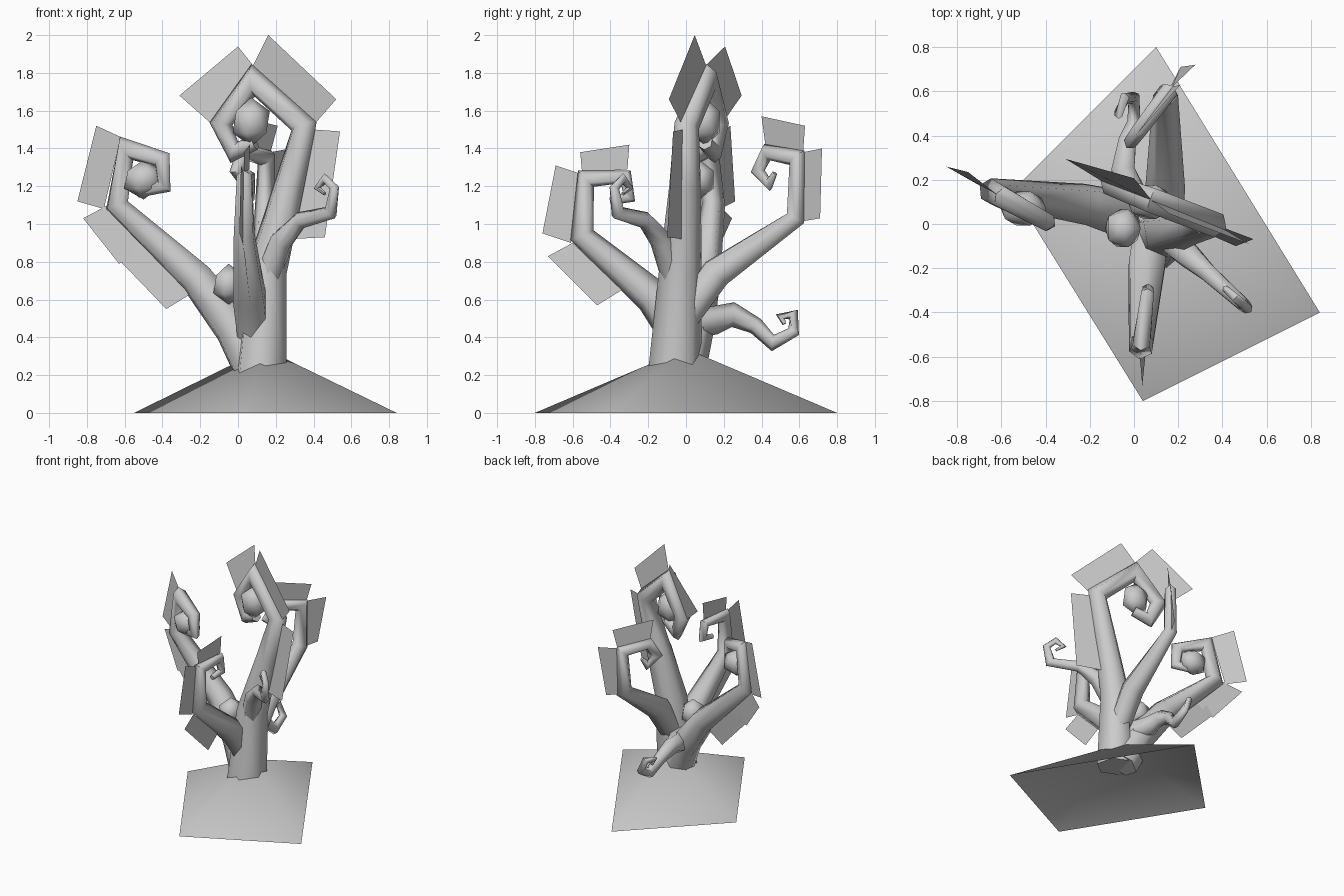
import bpy, bmesh, math
from mathutils import Vector

cube = bpy.data.objects.get("Cube")
if cube:
    bpy.data.objects.remove(cube, do_unlink=True)

grey = bpy.data.materials.new("plain_grey")
grey.use_nodes = True
colour = (0.6, 0.6, 0.6, 1)
grey.diffuse_color = colour
grey.node_tree.nodes["Principled BSDF"].inputs["Base Color"].default_value = colour

SIDES = 6


def make_object(name, bm, smooth_angle=None):
    """Turn a bmesh into a named, coloured object."""
    mesh = bpy.data.meshes.new(name)
    bm.to_mesh(mesh)
    bm.free()
    mesh.materials.append(grey)
    obj = bpy.data.objects.new(name, mesh)
    bpy.context.collection.objects.link(obj)
    if smooth_angle:
        bpy.ops.object.select_all(action='DESELECT')
        obj.select_set(True)
        bpy.context.view_layer.objects.active = obj
        bpy.ops.object.shade_smooth_by_angle(angle=math.radians(smooth_angle))
    return obj


def tube(name, path, radii, normal):
    """Tapered, mitred tube along a path that bends about the given normal."""
    bm = bmesh.new()
    rings = []
    last = len(path) - 1
    for i, (point, radius) in enumerate(zip(path, radii)):
        before = (point - path[max(i - 1, 0)]).normalized()
        after = (path[min(i + 1, last)] - point).normalized()
        tangent = (before + after).normalized()
        side = tangent.cross(normal).normalized()
        across = side.cross(tangent).normalized()
        bend = max(tangent.dot(after if i < last else before), 0.75)
        ring = []
        for k in range(SIDES):
            angle = math.tau * k / SIDES
            ring.append(bm.verts.new(point + side * math.cos(angle) * radius / bend
                                     + across * math.sin(angle) * radius))
        rings.append(ring)
    for lower, upper in zip(rings, rings[1:]):
        for k in range(SIDES):
            n = (k + 1) % SIDES
            bm.faces.new((lower[k], lower[n], upper[n], upper[k]))
    bm.faces.new(rings[0])
    bm.faces.new(rings[-1])
    bmesh.ops.recalc_face_normals(bm, faces=bm.faces)
    make_object(name, bm, 65)


def branch(name, axis, foot, knee, split, slope, points, leaves=()):
    """Stem and curl drawn in a side plane (u, z, radius) with flat outer leaves.
    foot is the stem's sideways start, knee the (u, sideways) where the curl begins.
    An extra last value on any point pushes it sideways out of the plane."""
    def place(u, z, push=0):
        if z >= split:
            lateral = knee[1] + slope * (u - knee[0])
        else:
            t = max(0, (z - points[0][1]) / (split - points[0][1]))
            lateral = foot + (knee[1] - foot) * t
        lateral += push
        return Vector((u, lateral, z)) if axis == "x" else Vector((lateral, u, z))

    normal = Vector((-slope, 1, 0)) if axis == "x" else Vector((1, -slope, 0))
    tube(name, [place(u, z, *push) for u, z, r, *push in points],
         [p[2] for p in points], normal.normalized())
    if leaves:
        bm = bmesh.new()
        for leaf in leaves:
            bm.faces.new([bm.verts.new(place(*corner)) for corner in leaf])
        make_object(name + "_leaves", bm)


def bulb(name, centre, size):
    """Rounded low-poly knob."""
    bm = bmesh.new()
    bmesh.ops.create_icosphere(bm, subdivisions=1, radius=1)
    bmesh.ops.scale(bm, vec=size, verts=bm.verts)
    bmesh.ops.translate(bm, vec=centre, verts=bm.verts)
    make_object(name, bm, 65)


# Four-cornered mound, open underneath
bm = bmesh.new()
peak = bm.verts.new((0.14, 0, 0.34))
rim = [bm.verts.new((x, y, 0)) for x, y in
       ((0.1, 0.8), (-0.55, 0.15), (0.04, -0.8), (0.84, -0.4))]
for i, corner in enumerate(rim):
    bm.faces.new((peak, corner, rim[(i + 1) % len(rim)]))
make_object("mound", bm, 80)

# Tall main branch
branch("tall_branch", "x", -0.06, (0.36, 0), 1.3, -0.38,
       [(0.12, 0.19, 0.145), (0.15, 0.75, 0.115), (0.27, 1.2, 0.085),
        (0.35, 1.52, 0.065), (0.08, 1.76, 0.065), (-0.09, 1.53, 0.055),
        (-0.02, 1.38, 0.045), (0.09, 1.43, 0.04)],
       [[(0.08, 1.84), (0.16, 2, -0.03), (0.52, 1.66, -0.03), (0.38, 1.5)],
        [(0.08, 1.84), (0, 1.94, 0.07), (-0.31, 1.68, 0.04), (-0.14, 1.53)],
        [(0.4, 1.5), (0.54, 1.49), (0.46, 0.93, -0.08), (0.28, 0.92)]])
bulb("tall_curl_bulb", (0.07, 0.1, 1.54), (0.11, 0.09, 0.13))

# Right branch
branch("right_branch", "x", -0.02, (-0.65, 0.15), 1.0, -0.55,
       [(0.1, 0.2, 0.12), (-0.02, 0.45, 0.115), (-0.22, 0.71, 0.095),
        (-0.64, 1.1, 0.06), (-0.59, 1.4, 0.055), (-0.4, 1.34, 0.045),
        (-0.39, 1.2, 0.035), (-0.53, 1.17, 0.03)],
       [[(-0.62, 1.46), (-0.75, 1.52, 0.03), (-0.85, 1.12), (-0.71, 1.08)],
        [(-0.69, 1.1), (-0.82, 1.03), (-0.63, 0.79, 0.03), (-0.45, 0.88)],
        [(-0.52, 0.93), (-0.63, 0.81, 0.03), (-0.38, 0.55, 0.03), (-0.25, 0.63)]])
bulb("right_curl_bulb", (-0.5, 0.07, 1.235), (0.115, 0.09, 0.105))

# Front branch
branch("front_branch", "y", 0.09, (-0.57, 0.03), 0.9, 0.12,
       [(0, 0.33, 0.09), (-0.17, 0.61, 0.095), (-0.55, 0.94, 0.06),
        (-0.53, 1.24, 0.045), (-0.32, 1.25, 0.033), (-0.3, 1.14, 0.028),
        (-0.4, 1.12, 0.02)],
       [[(-0.31, 1.29), (-0.3, 1.42), (-0.56, 1.38), (-0.55, 1.27)],
        [(-0.57, 1.27), (-0.69, 1.31), (-0.76, 0.95), (-0.61, 0.9)],
        [(-0.6, 0.9), (-0.73, 0.83), (-0.47, 0.57), (-0.34, 0.65)]])

# Back branch
branch("back_branch", "y", 0.13, (0.59, 0.15), 1.0, 0.75,
       [(-0.05, 0.45, 0.09), (0.16, 0.74, 0.09), (0.58, 1.03, 0.055),
        (0.59, 1.35, 0.045), (0.43, 1.38, 0.04), (0.38, 1.28, 0.035),
        (0.44, 1.21, 0.028), (0.47, 1.27, 0.015)],
       [[(0.42, 1.42), (0.4, 1.57), (0.63, 1.52, 0.03), (0.62, 1.38)],
        [(0.62, 1.38), (0.72, 1.4, 0.03), (0.71, 1.03, -0.03), (0.59, 1.01)]])

# Small leafless tendrils
branch("left_tendril", "x", 0, (0.2, -0.1), -1, -0.9,
       [(0.16, 0.72, 0.07), (0.23, 0.91, 0.065), (0.33, 1.02, 0.045),
        (0.49, 1.06, 0.035), (0.51, 1.19, 0.025), (0.46, 1.24, 0.022),
        (0.42, 1.19, 0.018), (0.46, 1.16, 0.01)])
branch("back_tendril", "y", 0, (0, 0), -1, 0,
       [(0, 0.47, 0.09, 0.04), (0.15, 0.49, 0.075, -0.02),
        (0.25, 0.52, 0.06, -0.05), (0.37, 0.46, 0.045, -0.03),
        (0.46, 0.37, 0.035), (0.57, 0.43, 0.028),
        (0.57, 0.52, 0.025, -0.04), (0.5, 0.51, 0.02, -0.07),
        (0.52, 0.47, 0.01, -0.06)])

# Knob in the fork
bulb("fork_knob", (-0.05, -0.02, 0.68), (0.09, 0.1, 0.11))
